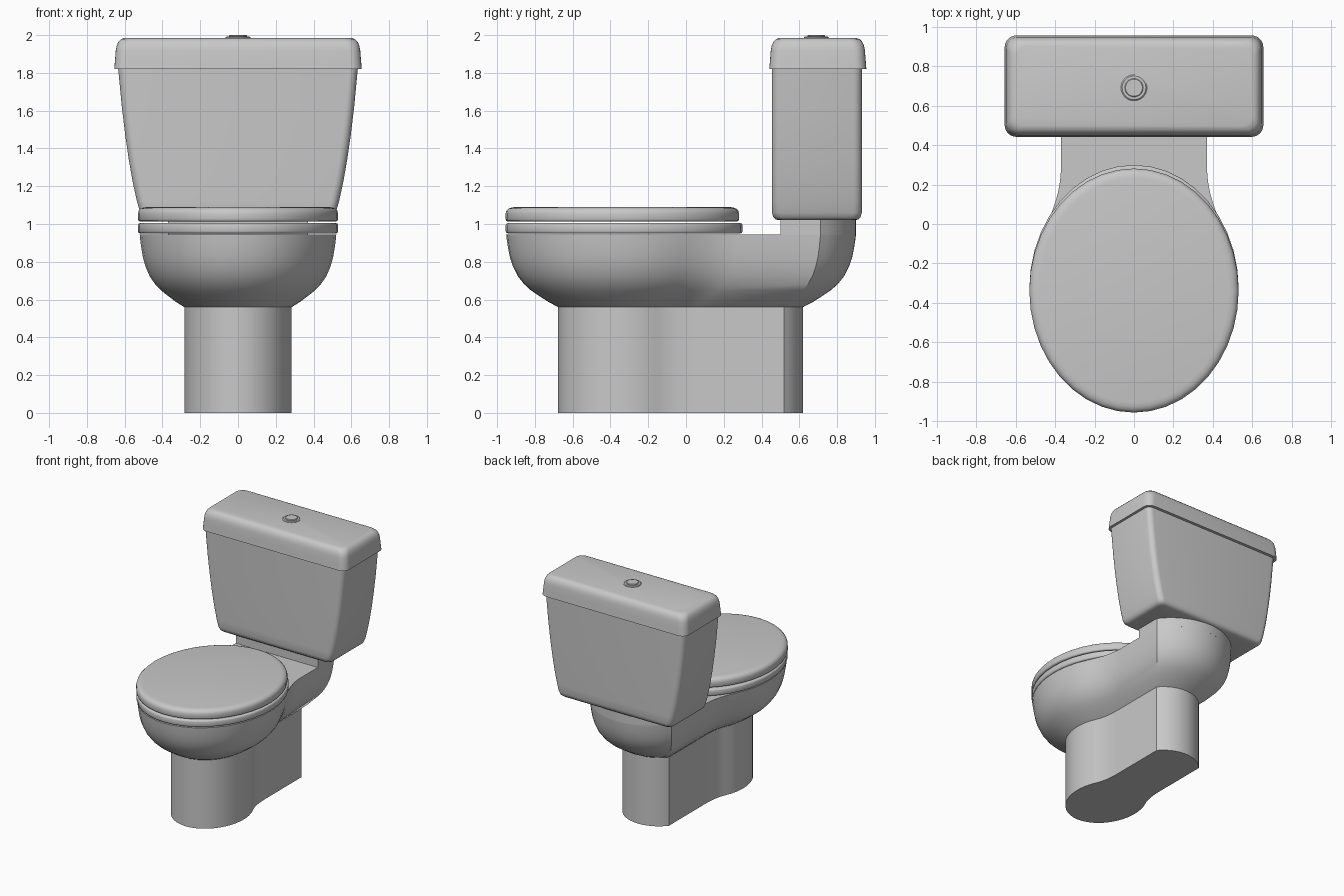
import bpy, bmesh, math

if "Cube" in bpy.data.objects:
    bpy.data.objects.remove(bpy.data.objects["Cube"])

ceramic = bpy.data.materials.new("ceramic_grey")
ceramic.diffuse_color = (0.58, 0.58, 0.58, 1)
ceramic.use_nodes = True
ceramic.node_tree.nodes["Principled BSDF"].inputs["Base Color"].default_value = ceramic.diffuse_color


def loft(name, rings, angle=32):
    """Skin a stack of equal-length rings and cap both ends."""
    bm = bmesh.new()
    loops = [[bm.verts.new(p) for p in ring] for ring in rings]
    for lo, hi in zip(loops, loops[1:]):
        n = len(lo)
        for i in range(n):
            j = (i + 1) % n
            bm.faces.new((lo[i], lo[j], hi[j], hi[i]))
    bm.faces.new(loops[0][::-1])
    bm.faces.new(loops[-1])
    bmesh.ops.recalc_face_normals(bm, faces=bm.faces)
    me = bpy.data.meshes.new(name)
    bm.to_mesh(me)
    bm.free()
    ob = bpy.data.objects.new(name, me)
    bpy.context.collection.objects.link(ob)
    me.materials.append(ceramic)
    bpy.ops.object.select_all(action='DESELECT')
    ob.select_set(True)
    bpy.context.view_layer.objects.active = ob
    bpy.ops.object.shade_smooth_by_angle(angle=math.radians(angle))
    return ob


def ellipse(rx, ry, cy, z, n=40):
    return [(rx * math.sin(2 * math.pi * i / n),
             cy - ry * math.cos(2 * math.pi * i / n), z) for i in range(n)]


def rounded_rect(hx, hy, r, cy, z, n=6):
    pts = []
    for q, (sx, sy) in enumerate([(1, 1), (-1, 1), (-1, -1), (1, -1)]):
        for i in range(n + 1):
            a = math.pi / 2 * (q + i / n)
            pts.append((sx * (hx - r) + r * math.cos(a),
                        cy + sy * (hy - r) + r * math.sin(a), z))
    return pts


def mirror_ring(half, z):
    """Half outline from front centre to back centre, mirrored in x."""
    return ([(x, y, z) for x, y in half]
            + [(-x, y, z) for x, y in reversed(half) if x > 1e-6])


def rear_arc(c, corner, end, n=10):
    """Circular arc from the side corner (c, corner) to the back centre."""
    s = end - corner
    r = (c * c + s * s) / (2 * s)
    a0 = math.asin(c / r)
    return [(r * math.sin(a0 * (1 - i / n)),
             end - r + r * math.cos(a0 * (1 - i / n))) for i in range(n + 1)]


def body_outline(k):
    """Plan outline, k = 0 at the pedestal and 1 at the rim."""
    def mix(a, b):
        return a + (b - a) * k
    a, b, c, cy = mix(.285, .522), mix(.345, .62), mix(.21, .37), -.332
    half = []
    for i in range(15):                       # front ellipse
        t = math.radians(120) * i / 14
        half.append((a * math.sin(t), cy - b * math.cos(t)))
    x0, y0 = half[-1]
    yc = y0 + (x0 - c) / (a * .5) * (b * .866)
    ye = mix(.05, .28)
    for i in range(1, 8):                     # waist curve
        t = i / 7
        half.append(((1 - t) ** 2 * x0 + (1 - (1 - t) ** 2) * c,
                     (1 - t) ** 2 * y0 + 2 * t * (1 - t) * yc + t * t * ye))
    return half + rear_arc(c, mix(.52, .712), mix(.62, .90))


# Pedestal and bowl
profile = [(0, 0), (0, .56), (.19, .588), (.37, .62), (.53, .65), (.66, .683),
           (.78, .725), (.87, .775), (.93, .825), (.965, .875), (.99, .92), (1, .945)]
loft("pedestal_and_bowl", [mirror_ring(body_outline(k), z) for k, z in profile])

# Raised neck that carries the tank
neck = [(0, .5), (.37, .5)] + rear_arc(.37, .712, .90)
loft("tank_neck", [mirror_ring(neck, z) for z in (.944, 1.025)])

# Seat and closed lid
loft("seat", [ellipse(.53 - d, .627 - d, -.328, z) for d, z in
              [(.012, .95), (.003, .954), (0, .962), (0, .993), (.003, 1.001), (.012, 1.005)]], 50)
loft("seat_lid", [ellipse(.53 - d, .618 - d, -.337, z) for d, z in
                  [(.012, 1.013), (.003, 1.017), (0, 1.025), (0, 1.055), (.004, 1.07),
                   (.015, 1.081), (.03, 1.087), (.05, 1.09)]], 50)

# Tank, flaring upward, with a rounded lower edge
tank = [(.475, .037, 1.02), (.495, .02, 1.024), (.509, .007, 1.036), (.518, 0, 1.06),
        (.535, 0, 1.12), (.557, 0, 1.22), (.578, 0, 1.34), (.597, 0, 1.47),
        (.615, 0, 1.62), (.635, 0, 1.83)]
loft("tank", [rounded_rect(hx, .238 - d, .045, .693, z) for hx, d, z in tank], 40)

# Tank lid
lid = [(0, 1.82), (.004, 1.87), (.008, 1.92), (.013, 1.945), (.022, 1.965),
       (.036, 1.979), (.055, 1.985)]
loft("tank_lid", [rounded_rect(.655 - d, .257 - d, .06, .698, z) for d, z in lid], 40)

# Flush button: collar and push disc
loft("button_collar", [ellipse(r, r, .69, z, 32) for r, z in
                       [(.066, 1.98), (.066, 1.988), (.06, 1.993), (.05, 1.993)]])
loft("flush_button", [ellipse(r, r, .69, z, 32) for r, z in
                      [(.047, 1.985), (.047, 1.997), (.043, 2.0)]])
